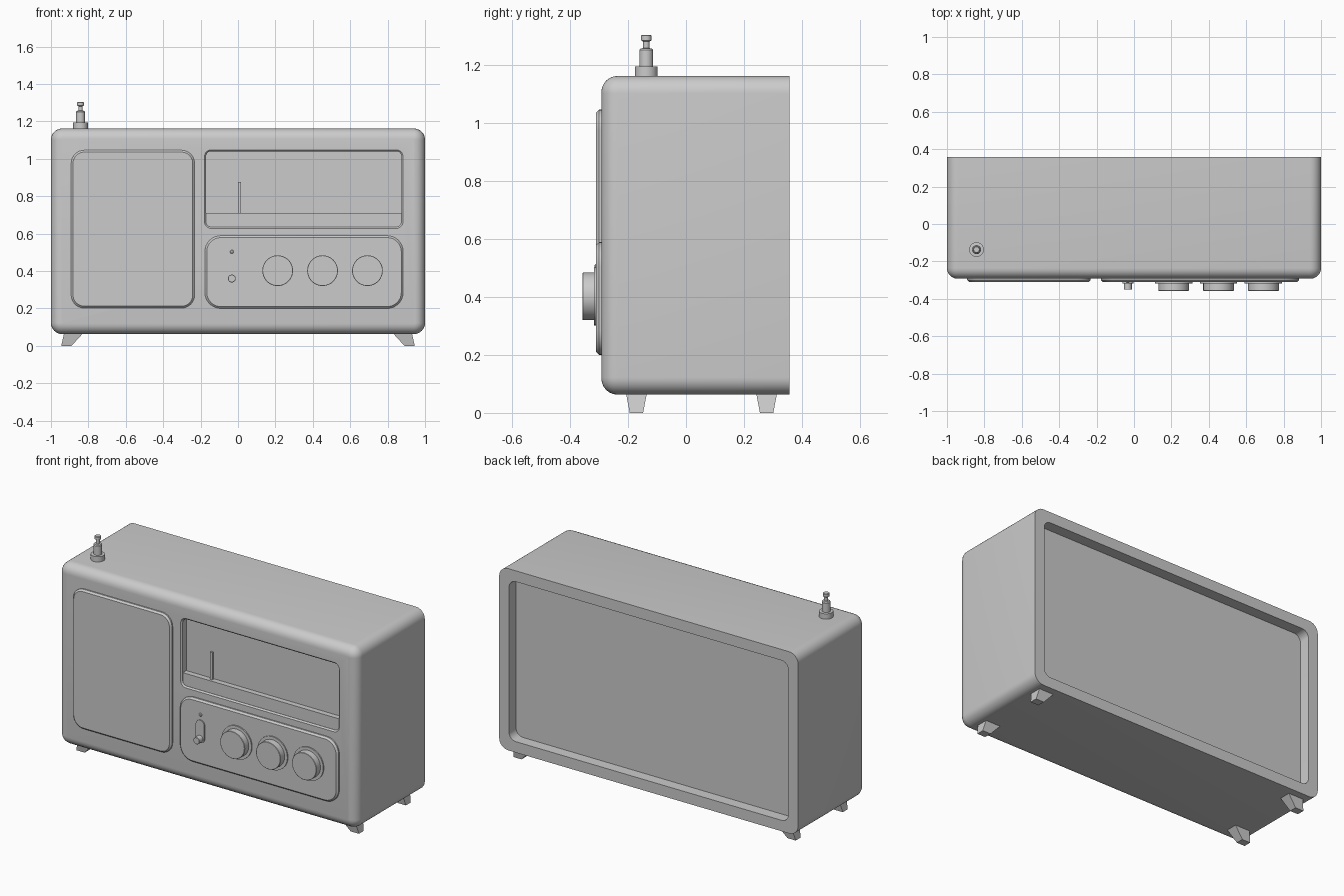
import bpy, bmesh, math
from mathutils import Matrix

if "Cube" in bpy.data.objects:
    bpy.data.objects.remove(bpy.data.objects["Cube"])


def finish(name, bm, smooth=True):
    bmesh.ops.recalc_face_normals(bm, faces=bm.faces)
    me = bpy.data.meshes.new(name)
    bm.to_mesh(me)
    bm.free()
    ob = bpy.data.objects.new(name, me)
    bpy.context.collection.objects.link(ob)
    if smooth:
        shade(ob)
    return ob


def shade(ob):
    bpy.ops.object.select_all(action='DESELECT')
    ob.select_set(True)
    bpy.context.view_layer.objects.active = ob
    bpy.ops.object.shade_smooth_by_angle(angle=math.radians(35))


def bridge(bm, rings):
    """Skin consecutive closed rings and cap both ends."""
    n = len(rings[0])
    for a, b in zip(rings, rings[1:]):
        for i in range(n):
            j = (i + 1) % n
            bm.faces.new((a[i], a[j], b[j], b[i]))
    bm.faces.new(rings[0])
    bm.faces.new(rings[-1])


def rounded_slab(name, x0, x1, z0, z1, rad, sections, seg=8, min_rad=0.002):
    """Rounded rectangle in xz, lofted through (inset, y) sections."""
    bm = bmesh.new()
    rings = []
    for inset, y in sections:
        ring = []
        r = max(rad - inset, min_rad)
        corners = ((x1, z1, -1, -1), (x0, z1, 1, -1), (x0, z0, 1, 1), (x1, z0, -1, 1))
        for k, (x, z, sx, sz) in enumerate(corners):
            cx, cz = x + sx * (inset + r), z + sz * (inset + r)
            for i in range(seg + 1):
                a = math.pi / 2 * (k + i / seg)
                ring.append(bm.verts.new((cx + r * math.cos(a), y, cz + r * math.sin(a))))
        rings.append(ring)
    bridge(bm, rings)
    return finish(name, bm)


def fillet(r, y, steps=6):
    """Sections rounding the front edge that ends at depth y."""
    return [(r * (1 - math.cos(t)), y + r * (1 - math.sin(t)))
            for t in (math.pi / 2 * i / steps for i in range(steps + 1))]


def lathe(name, profile, loc, forward=False, seg=48):
    """Revolve (radius, height) points about z, or about -y if forward."""
    bm = bmesh.new()
    rings = [[bm.verts.new((r * math.cos(2 * math.pi * i / seg),
                            r * math.sin(2 * math.pi * i / seg), h))
              for i in range(seg)] for r, h in profile]
    bridge(bm, rings)
    m = Matrix.Translation(loc)
    if forward:
        m = m @ Matrix.Rotation(math.pi / 2, 4, 'X')
    bm.transform(m)
    return finish(name, bm)


def prism(name, bottom, top, z0, z1):
    """Tapered block between two (x0, x1, y0, y1) rectangles."""
    bm = bmesh.new()
    rings = [[bm.verts.new(p) for p in ((a, c, z), (b, c, z), (b, d, z), (a, d, z))]
             for (a, b, c, d), z in ((bottom, z0), (top, z1))]
    bridge(bm, rings)
    return finish(name, bm, False)


def cut(target, cutter):
    """Subtract the cutter from the target and discard it."""
    cutter.hide_render = True
    mod = target.modifiers.new("cut", 'BOOLEAN')
    mod.operation = 'DIFFERENCE'
    mod.solver = 'EXACT'
    mod.object = cutter
    bpy.context.view_layer.objects.active = target
    bpy.ops.object.modifier_apply(modifier=mod.name)
    bpy.data.objects.remove(cutter)
    shade(target)


# Cabinet with rounded front
cabinet = rounded_slab("cabinet", -1, 1, 0.063, 1.162, 0.06,
                       [(0, 0.357)] + fillet(0.056, -0.292))

# Recess in the back, tuning window in the front
cut(cabinet, rounded_slab("back_cutter", -0.934, 0.934, 0.129, 1.096, 0.045,
                          [(0, 0.29), (0, 0.4)]))
cut(cabinet, rounded_slab("window_cutter", -0.179, 0.882, 0.628, 1.048, 0.035,
                          [(0, -0.32), (0, -0.292), (0.008, -0.284), (0.008, -0.25)],
                          min_rad=0.02))

# Window sill and tuning needle
prism("window_sill", (-0.171, 0.874, -0.283, -0.245), (-0.171, 0.874, -0.283, -0.245), 0.636, 0.71)
prism("tuning_needle", (0, 0.016, -0.268, -0.256), (0, 0.016, -0.268, -0.256), 0.70, 0.875)

# Speaker panel and control panel with chamfered rims
rounded_slab("speaker_panel", -0.892, -0.232, 0.202, 1.046, 0.07,
             [(0, -0.285), (0, -0.3), (0.01, -0.31)])
rounded_slab("control_panel", -0.177, 0.883, 0.2, 0.589, 0.085,
             [(0, -0.285), (0, -0.3), (0.01, -0.31)])

# Three knobs on flanges
for i, x in enumerate((0.212, 0.452, 0.692)):
    lathe(f"knob_{i + 1}", [(0.1, 0), (0.1, 0.012), (0.082, 0.0121),
                            (0.082, 0.05), (0.08, 0.052)], (x, -0.305, 0.402), True)

# Slide switch and indicator lamp
rounded_slab("switch_plate", -0.061, -0.004, 0.335, 0.472, 0.028,
             [(0, -0.305), (0, -0.317)])
lathe("switch_lever", [(0.021, 0), (0.021, 0.038), (0.019, 0.04)], (-0.033, -0.311, 0.36), True, 24)
lathe("indicator_lamp", [(0.01, 0), (0.01, 0.005), (0.006, 0.008)], (-0.033, -0.307, 0.503), True, 16)

# Telescopic antenna stub
lathe("antenna", [(0.039, 0), (0.039, 0.033), (0.024, 0.034), (0.024, 0.09), (0.02, 0.095),
                  (0.011, 0.097), (0.011, 0.12), (0.018, 0.124), (0.018, 0.14), (0.015, 0.143)],
      (-0.842, -0.137, 1.161), seg=32)

# Four splayed feet
for side, s in (("left", -1), ("right", 1)):
    for end, y in (("front", -0.171), ("back", 0.278)):
        prism(f"{end}_{side}_foot", (s * 0.89, s * 0.945, y - 0.023, y + 0.023),
              (s * 0.828, s * 0.93, y - 0.036, y + 0.036), 0, 0.068)
